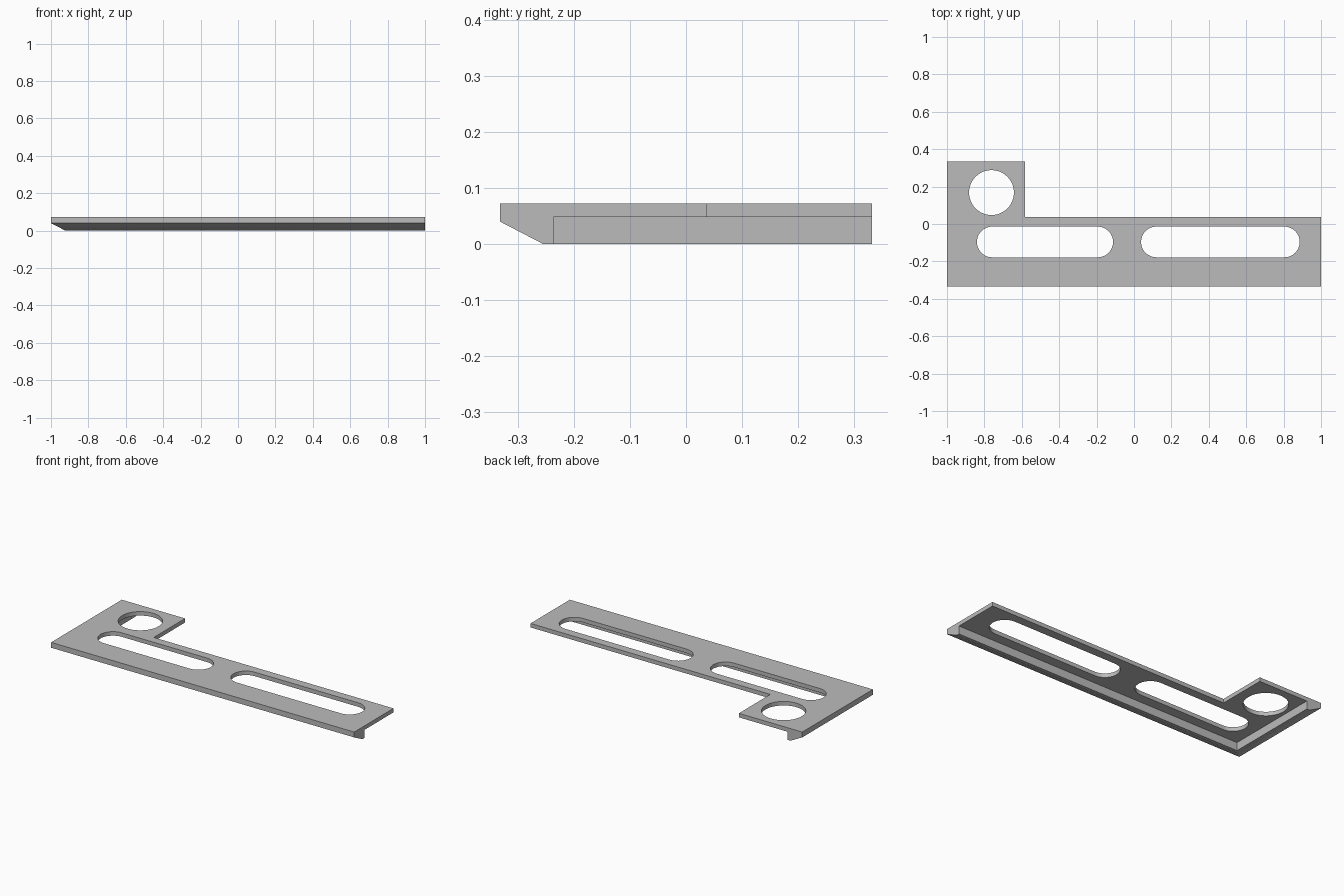
import bpy, bmesh, math
from mathutils import Matrix, Vector

cube = bpy.data.objects.get("Cube")
if cube:
    bpy.data.objects.remove(cube, do_unlink=True)

LEFT, RIGHT, FRONT, BACK = -1.0, 1.0, -0.333, 0.333
TOP, PLATE_BOTTOM = 0.072, 0.048
LIP, CHAMFER, CHAMFER_Z = 0.096, 0.077, 0.04

grey = bpy.data.materials.new("plain grey")
grey.use_nodes = True
grey.diffuse_color = (0.5, 0.5, 0.5, 1)
grey.node_tree.nodes["Principled BSDF"].inputs["Base Color"].default_value = (0.5, 0.5, 0.5, 1)


def prism(name, points, depth):
    """Solid made by sweeping a closed 3D polygon along a vector."""
    bm = bmesh.new()
    face = bm.faces.new([bm.verts.new(p) for p in points])
    ext = bmesh.ops.extrude_face_region(bm, geom=[face])
    moved = [v for v in ext["geom"] if isinstance(v, bmesh.types.BMVert)]
    bmesh.ops.translate(bm, verts=moved, vec=Vector(depth))
    bmesh.ops.recalc_face_normals(bm, faces=bm.faces)
    mesh = bpy.data.meshes.new(name)
    bm.to_mesh(mesh)
    bm.free()
    obj = bpy.data.objects.new(name, mesh)
    bpy.context.collection.objects.link(obj)
    return obj


def slot(name, x0, x1, y, r, steps=24):
    """Vertical cutter with round ends; a circle when x0 equals x1."""
    pts = []
    for x, start in ((x1, -math.pi / 2), (x0, math.pi / 2)):
        for i in range(steps + (x0 != x1)):
            a = start + math.pi * i / steps
            pts.append((x + r * math.cos(a), y + r * math.sin(a), -0.1))
    return prism(name, pts, (0, 0, 0.3))


# L-shaped block
outline = [(LEFT, FRONT), (RIGHT, FRONT), (RIGHT, 0.037),
           (-0.582, 0.037), (-0.582, BACK), (LEFT, BACK)]
bracket = prism("slotted_bracket_plate", [(x, y, 0) for x, y in outline], (0, 0, TOP))
bracket.data.materials.append(grey)

# Underside pocket, leaving a lip along the front and left edges
px, py = LEFT + LIP, FRONT + LIP
pocket = prism("pocket_cutter", [(px, py, -0.1), (1.2, py, -0.1), (1.2, 0.5, -0.1), (px, 0.5, -0.1)],
               (0, 0, 0.1 + PLATE_BOTTOM))

# Sloped lower edges of the lip, extended past the block
wedge = [(-CHAMFER, CHAMFER_Z * 2), (CHAMFER * 2, -CHAMFER_Z), (-CHAMFER, -CHAMFER_Z)]
front_slope = prism("front_slope_cutter", [(-1.2, FRONT + d, z) for d, z in wedge], (2.4, 0, 0))
left_slope = prism("left_slope_cutter", [(LEFT + d, -0.5, z) for d, z in wedge], (0, 1, 0))

# Two long slots and the round hole
R = 0.082
cutters = [pocket, front_slope, left_slope,
           slot("left_slot_cutter", -0.84 + R, -0.112 - R, -0.096, R),
           slot("right_slot_cutter", 0.038 + R, 0.886 - R, -0.096, R),
           slot("round_hole_cutter", -0.762, -0.762, 0.168, 0.12)]

for cutter in cutters:
    mod = bracket.modifiers.new(cutter.name, "BOOLEAN")
    mod.operation, mod.solver, mod.object = "DIFFERENCE", "EXACT", cutter

# Bake the cuts and drop the cutters
bpy.context.view_layer.update()
graph = bpy.context.evaluated_depsgraph_get()
baked = bpy.data.meshes.new_from_object(bracket.evaluated_get(graph))
bracket.modifiers.clear()
bracket.data = baked
for cutter in cutters:
    bpy.data.objects.remove(cutter, do_unlink=True)
baked.materials.clear()
baked.materials.append(grey)
for poly in baked.polygons:
    poly.material_index = 0

bpy.ops.object.select_all(action="DESELECT")
bracket.select_set(True)
bpy.context.view_layer.objects.active = bracket
bpy.ops.object.shade_smooth_by_angle(angle=math.radians(30))
